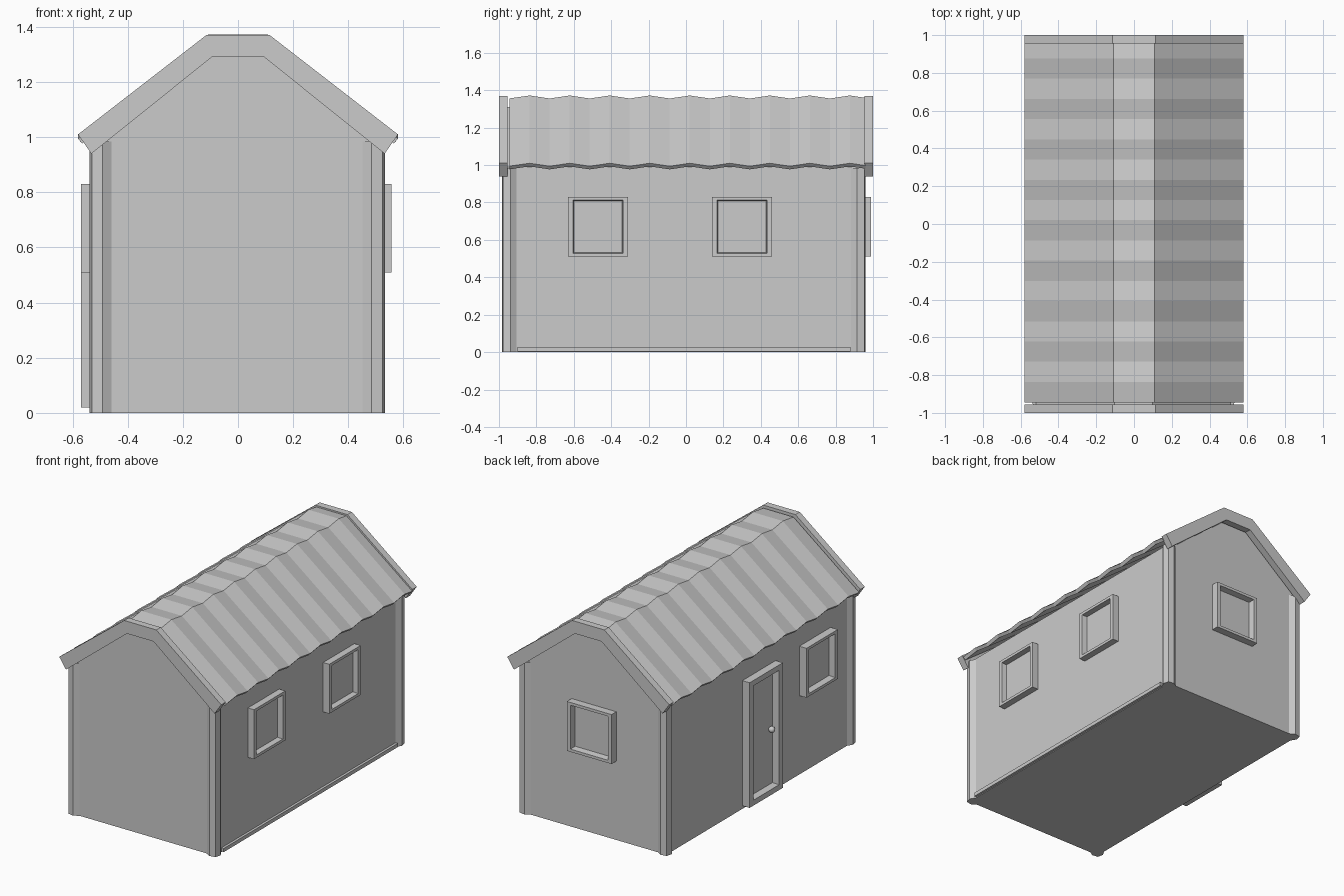
import bpy, bmesh, math
from mathutils import Matrix

if "Cube" in bpy.data.objects:
    bpy.data.objects.remove(bpy.data.objects["Cube"])


def finish(bm, name):
    bmesh.ops.recalc_face_normals(bm, faces=bm.faces)
    me = bpy.data.meshes.new(name)
    bm.to_mesh(me)
    bm.free()
    ob = bpy.data.objects.new(name, me)
    bpy.context.collection.objects.link(ob)
    return ob


def loft(name, rings):
    """Skin a closed solid through a list of matching point rings."""
    bm = bmesh.new()
    vs = [[bm.verts.new(p) for p in r] for r in rings]
    n = len(rings[0])
    for a, b in zip(vs, vs[1:]):
        for i in range(n):
            bm.faces.new((a[i], a[(i + 1) % n], b[(i + 1) % n], b[i]))
    bm.faces.new(vs[0])
    bm.faces.new(vs[-1])
    return finish(bm, name)


def box(name, lo, hi):
    ring = lambda z: [(lo[0], lo[1], z), (hi[0], lo[1], z), (hi[0], hi[1], z), (lo[0], hi[1], z)]
    return loft(name, [ring(lo[2]), ring(hi[2])])


def mirrored(half):
    return half + [(-x, z) for x, z in reversed(half)]


def frame(name, w, h, bx, bz, depth, place):
    """Rectangular frame in local XZ, projecting along -Y, with a recessed panel."""
    bm = bmesh.new()
    rings = []
    for sx, sz, y in ((w, h, 0), (w, h, -depth), (w - 2 * bx, h - 2 * bz, -depth),
                      (w - 2 * bx - .01, h - 2 * bz - .01, -.012)):
        rings.append([bm.verts.new((a * sx / 2, y, b * sz / 2))
                      for a, b in ((-1, -1), (1, -1), (1, 1), (-1, 1))])
    for a, b in zip(rings, rings[1:]):
        for i in range(4):
            bm.faces.new((a[i], a[(i + 1) % 4], b[(i + 1) % 4], b[i]))
    bm.faces.new(rings[0])
    bm.faces.new(rings[-1])
    bm.transform(place)
    return finish(bm, name)


CX, CY = -.003, -.012          # the wall block sits slightly off centre
WX, WY = .515, .953

# Solid wall block with gable ends
prof = mirrored([(WX, 0), (WX, .99), (.1, 1.31)])
loft("walls", [[(CX + x, CY + s * WY, z) for x, z in prof] for s in (-1, 1)])

# Faceted corner posts
post = [(.44, .94), (.455, .953), (.488, .973), (.527, .966), (.536, .927), (.515, .893), (.46, .89)]
for sx in (-1, 1):
    for sy in (-1, 1):
        loft("corner_post", [[(CX + sx * x, CY + sy * y, z) for x, y in post] for z in (0, .985)])

# Corrugated roof sheet: folded section stepped up and down along y
roof = mirrored([(.532, .975), (.58, 1.0), (.11, 1.362)])
roof = mirrored([(.565, .985), (.58, 1.002), (.108, 1.364)])
under = [(-.098, 1.335), (.098, 1.335)]
section = roof[:3] + roof[3:] + under
half, peak = .107, .02
ys = [-.945] + [peak + half * k for k in range(-8, 9)] + [.96]
rings = []
for y in ys:
    k = (y - peak) / half
    tri = 1 - 2 * abs(((k + 1) % 2) - 1)
    rings.append([(x, y, z + .008 * tri) for x, z in section])
loft("corrugated_roof", rings)

# Barge boards on both gables
board = [(.58, 1.01), (.115, 1.37), (-.115, 1.37), (-.58, 1.01),
         (-.532, .94), (-.095, 1.29), (.095, 1.29), (.532, .94)]
for a, b in ((-1, -.955), (.955, 1)):
    loft("barge_board", [[(x, y, z) for x, z in board] for y in (a, b)])

# Windows: two on the right, one on the left, one at the back
right, left, back = (Matrix.Rotation(math.radians(d), 4, 'Z') for d in (90, -90, 180))
for y in (-.47, .30):
    frame("side_window", .32, .32, .026, .018, .046, Matrix.Translation((.51, y, .67)) @ right)
frame("side_window", .32, .32, .026, .018, .053, Matrix.Translation((-.516, -.58, .67)) @ left)
frame("back_window", .32, .32, .026, .018, .052, Matrix.Translation((0, .938, .67)) @ back)

# Door with round knob
frame("door", .34, .81, .04, .035, .055, Matrix.Translation((-.515, -.007, .425)) @ left)
bm = bmesh.new()
bmesh.ops.create_uvsphere(bm, u_segments=12, v_segments=8, radius=.02,
                          matrix=Matrix.Translation((-.545, -.1, .42)))
knob = finish(bm, "door_knob")
for p in knob.data.polygons:
    p.use_smooth = True

# Skirting strip along the right wall
box("skirting_strip", (.50, -.90, .004), (.528, .88, .028))
